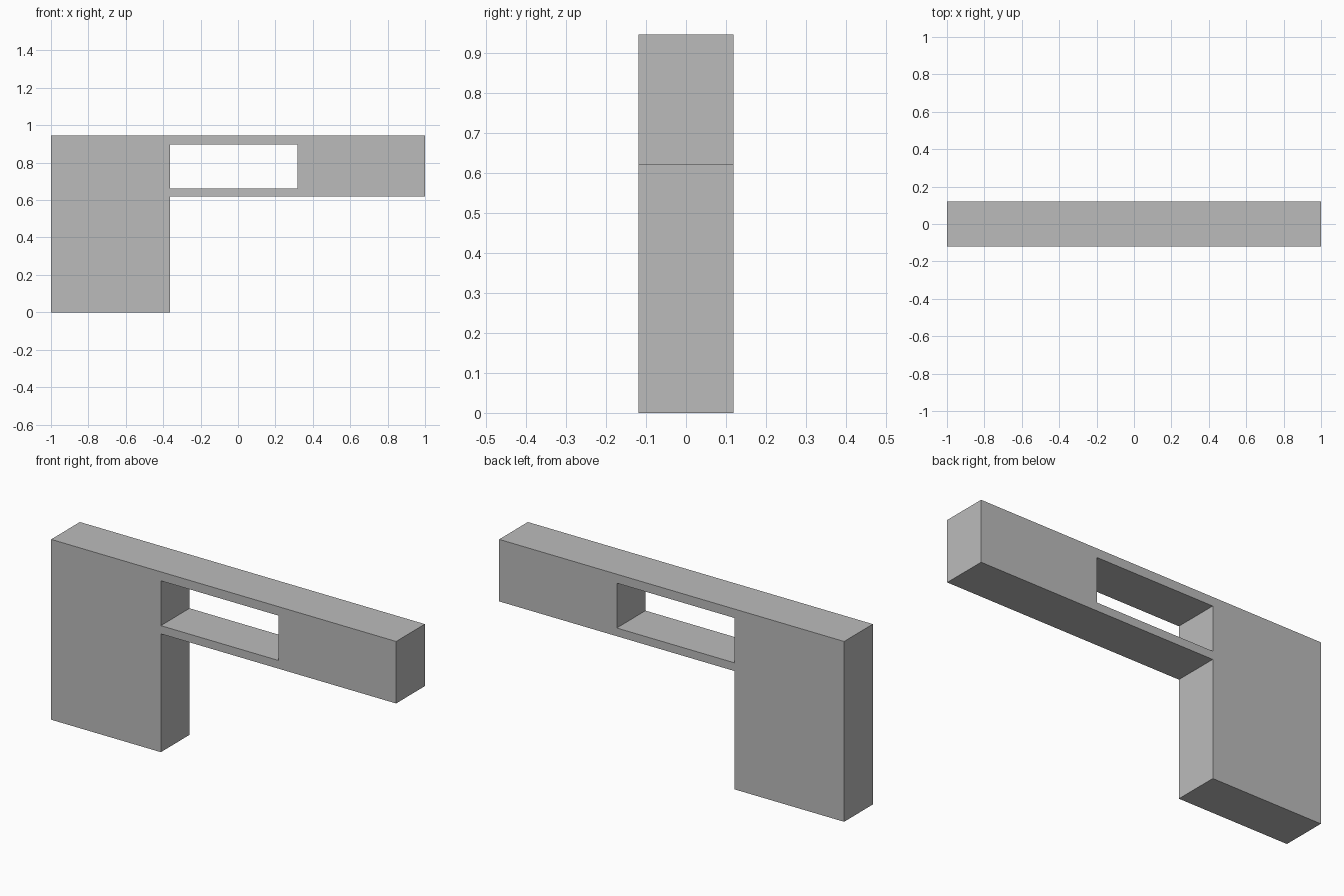
import bpy
import bmesh

cube = bpy.data.objects.get("Cube")
if cube:
    bpy.data.objects.remove(cube, do_unlink=True)

grey = bpy.data.materials.new("plain grey")
grey.use_nodes = True
colour = (0.5, 0.5, 0.5, 1)
grey.diffuse_color = colour
grey.node_tree.nodes["Principled BSDF"].inputs["Base Color"].default_value = colour

# Grid lines of the front profile: post edge and window end, beam and window heights
columns = [-1, -0.364, 0.318, 1]
rows = [0, 0.62, 0.663, 0.898, 0.945]
half_depth = 0.119


def is_solid(col, row):
    in_post = col == 0
    in_window = col == 1 and row == 2
    return in_post or (row > 0 and not in_window)


# Front profile made of filled cells
bm = bmesh.new()
verts = {}


def corner(c, r):
    if (c, r) not in verts:
        verts[c, r] = bm.verts.new((columns[c], -half_depth, rows[r]))
    return verts[c, r]


for c in range(len(columns) - 1):
    for r in range(len(rows) - 1):
        if is_solid(c, r):
            bm.faces.new([corner(c, r), corner(c + 1, r),
                          corner(c + 1, r + 1), corner(c, r + 1)])

# Thickness from front to back
result = bmesh.ops.extrude_face_region(bm, geom=bm.faces[:], use_keep_orig=True)
back = [v for v in result["geom"] if isinstance(v, bmesh.types.BMVert)]
bmesh.ops.translate(bm, verts=back, vec=(0, 2 * half_depth, 0))
bmesh.ops.recalc_face_normals(bm, faces=bm.faces[:])

mesh = bpy.data.meshes.new("post_and_beam")
bm.to_mesh(mesh)
bm.free()
mesh.materials.append(grey)
bpy.context.collection.objects.link(bpy.data.objects.new("post_and_beam", mesh))
